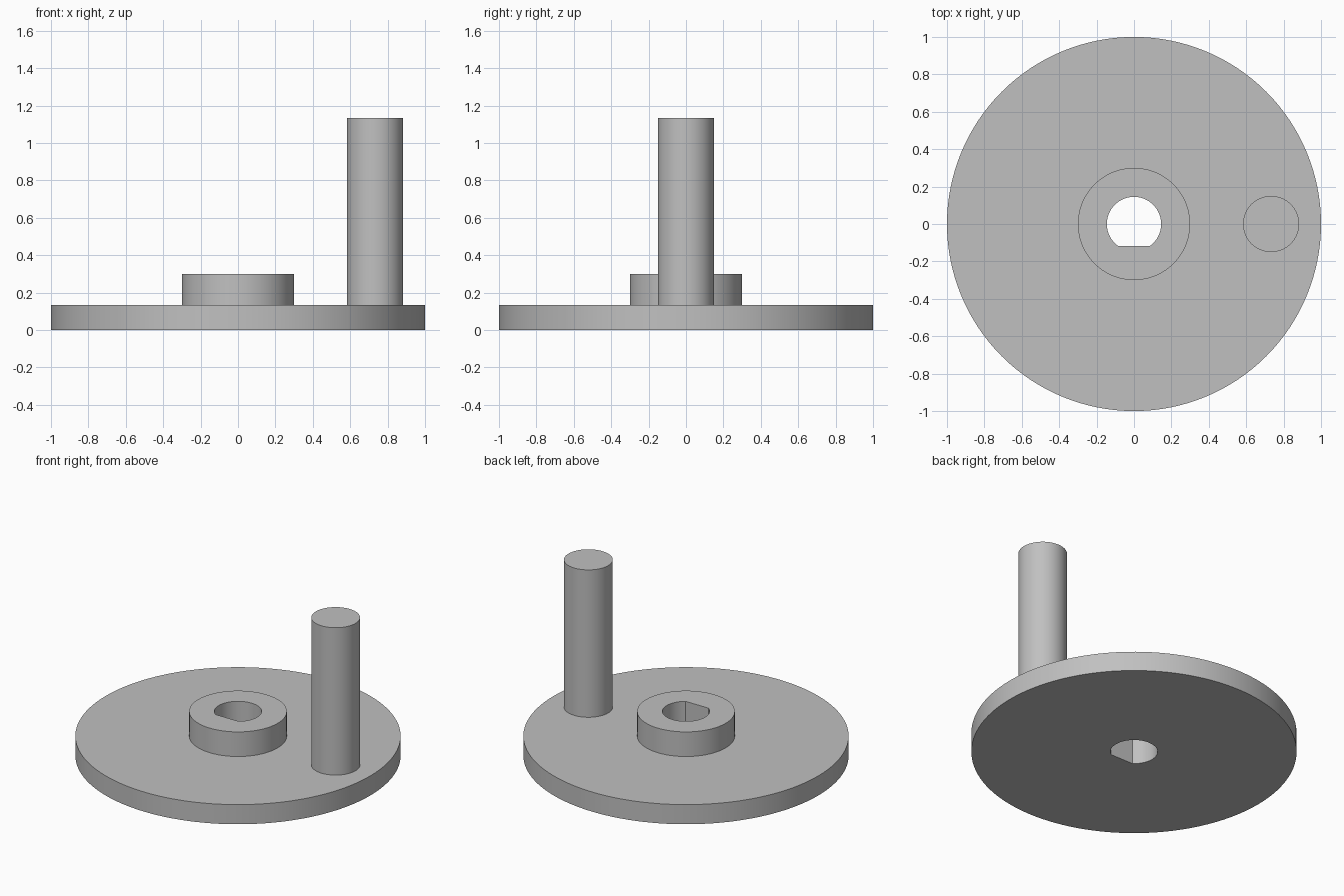
import bpy
import bmesh
import math

cube = bpy.data.objects.get("Cube")
if cube:
    bpy.data.objects.remove(cube, do_unlink=True)

PLATE_R, PLATE_TOP = 1.0, 0.133
HUB_R, HUB_TOP = 0.3, 0.3
BORE_R, BORE_FLAT = 0.145, 0.117
PIN_R, PIN_X, PIN_TOP = 0.15, 0.733, 1.133
SEGMENTS = 128

grey = bpy.data.materials.new("plain grey")
grey.use_nodes = True
colour = (0.53, 0.53, 0.53, 1)
grey.diffuse_color = colour
grey.node_tree.nodes["Principled BSDF"].inputs["Base Color"].default_value = colour


def finish(bm, name):
    """Turn a bmesh into a grey object with smooth sides and sharp rims."""
    bmesh.ops.recalc_face_normals(bm, faces=bm.faces)
    mesh = bpy.data.meshes.new(name)
    bm.to_mesh(mesh)
    bm.free()
    mesh.materials.append(grey)
    obj = bpy.data.objects.new(name, mesh)
    bpy.context.collection.objects.link(obj)
    bpy.ops.object.select_all(action='DESELECT')
    obj.select_set(True)
    bpy.context.view_layer.objects.active = obj
    bpy.ops.object.shade_smooth_by_angle(angle=math.radians(30))
    return obj


def bore_radius(a):
    """D-shaped bore: round, with a flat on the -y side."""
    s = -math.sin(a)
    return min(BORE_R, BORE_FLAT / s) if s > 0 else BORE_R


# Disc with raised hub and D-shaped bore, lofted around a closed section
corner = math.asin(BORE_FLAT / BORE_R)
angles = [2 * math.pi * i / SEGMENTS for i in range(SEGMENTS)]
angles = sorted(angles + [math.pi + corner, 2 * math.pi - corner])
section = [(None, 0), (PLATE_R, 0), (PLATE_R, PLATE_TOP),
           (HUB_R, PLATE_TOP), (HUB_R, HUB_TOP), (None, HUB_TOP)]
bm = bmesh.new()
rings = []
for radius, z in section:
    ring = []
    for a in angles:
        r = radius or bore_radius(a)
        ring.append(bm.verts.new((r * math.cos(a), r * math.sin(a), z)))
    rings.append(ring)
for k, low in enumerate(rings):
    high = rings[(k + 1) % len(rings)]
    for i in range(len(angles)):
        j = (i + 1) % len(angles)
        bm.faces.new((low[i], low[j], high[j], high[i]))
finish(bm, "disc_with_hub")

# Crank pin standing near the rim
bm = bmesh.new()
bmesh.ops.create_cone(bm, cap_ends=True, segments=64, radius1=PIN_R,
                      radius2=PIN_R, depth=PIN_TOP - PLATE_TOP)
pin = finish(bm, "crank_pin")
pin.location = (PIN_X, 0, (PIN_TOP + PLATE_TOP) / 2)
